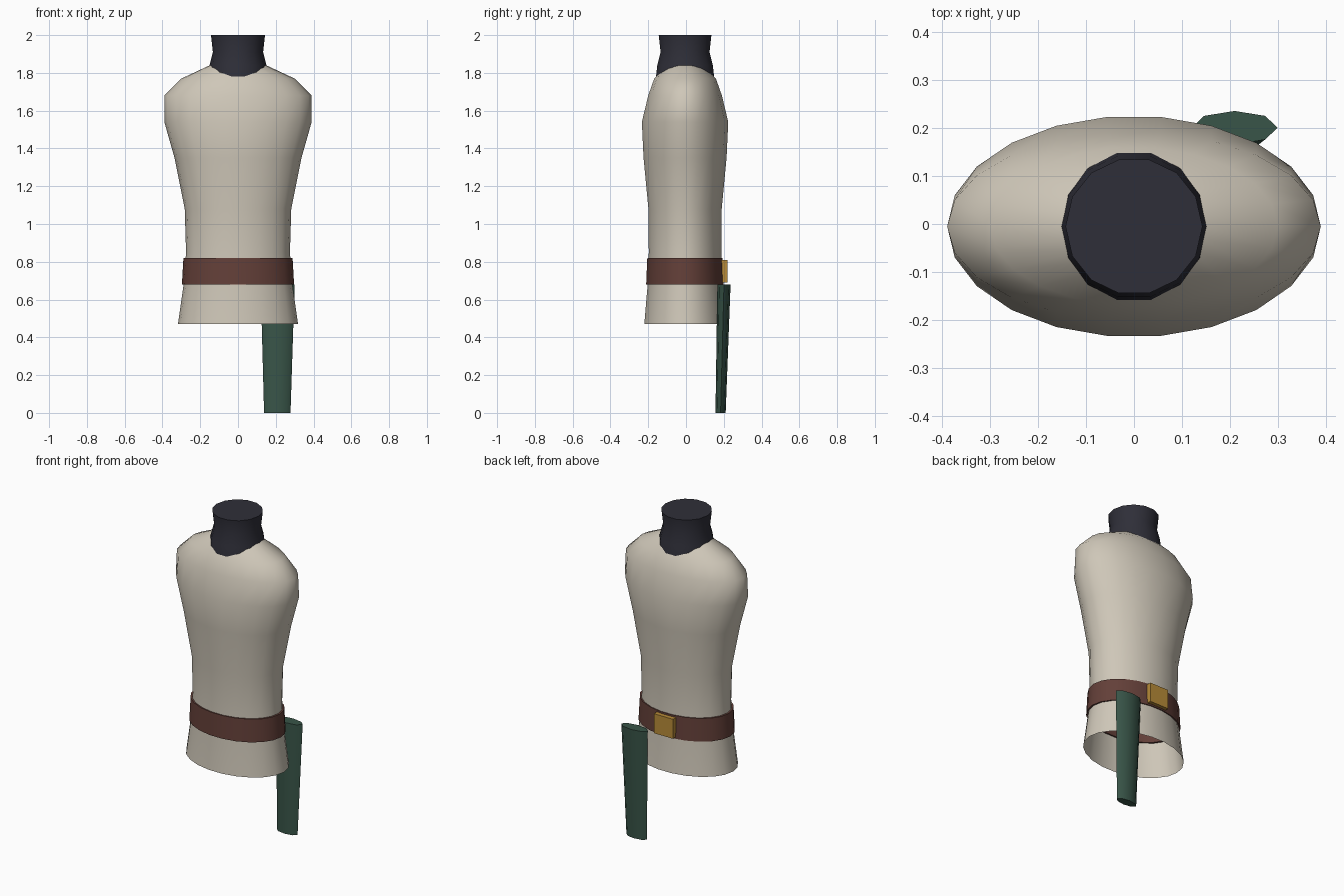
import bpy, bmesh, math

if "Cube" in bpy.data.objects:
    bpy.data.objects.remove(bpy.data.objects["Cube"])


def material(name, rgb):
    m = bpy.data.materials.new(name)
    m.diffuse_color = (*rgb, 1)
    m.use_nodes = True
    m.node_tree.nodes["Principled BSDF"].inputs["Base Color"].default_value = m.diffuse_color
    return m


CREAM = material("cream cloth", (0.62, 0.57, 0.48))
DARK = material("dark charcoal", (0.028, 0.028, 0.040))
BROWN = material("brown leather", (0.125, 0.05, 0.04))
GREEN = material("dark green", (0.04, 0.09, 0.065))
GOLD = material("gold", (0.48, 0.26, 0.04))


def finish(name, bm, mat, angle):
    bmesh.ops.recalc_face_normals(bm, faces=bm.faces)
    me = bpy.data.meshes.new(name)
    bm.to_mesh(me)
    bm.free()
    me.materials.append(mat)
    for p in me.polygons:
        p.use_smooth = True
    me.set_sharp_from_angle(angle=math.radians(angle))
    ob = bpy.data.objects.new(name, me)
    bpy.context.collection.objects.link(ob)
    return ob


def loft(name, sides, rings, mat, caps=(False, False), closed=False, angle=50):
    """Skin elliptical rings given as (z, rx, ry, cx, cy)."""
    bm = bmesh.new()
    loops = []
    for z, rx, ry, cx, cy in rings:
        loops.append([bm.verts.new((cx + rx * math.cos(2 * math.pi * i / sides),
                                    cy + ry * math.sin(2 * math.pi * i / sides), z))
                      for i in range(sides)])
    pairs = list(zip(loops, loops[1:]))
    if closed:
        pairs.append((loops[-1], loops[0]))
    for a, b in pairs:
        for i in range(sides):
            j = (i + 1) % sides
            bm.faces.new((a[i], a[j], b[j], b[i]))
    if caps[0]:
        bm.faces.new(loops[0][::-1])
    if caps[1]:
        bm.faces.new(loops[-1])
    return finish(name, bm, mat, angle)


# Sleeveless tunic, open at the hem
tunic = [(0.47, 0.318, 0.218), (0.68, 0.288, 0.200), (0.85, 0.275, 0.194),
         (1.08, 0.282, 0.196), (1.35, 0.336, 0.222), (1.54, 0.390, 0.231),
         (1.68, 0.390, 0.197), (1.77, 0.300, 0.165), (1.84, 0.150, 0.100)]
loft("tunic", 22, [(z, rx, ry, 0, -0.005) for z, rx, ry in tunic], CREAM, angle=60)

# Flared neck collar with a closed top
neck = [(1.76, 0.160), (1.84, 0.151), (1.91, 0.133), (2.0, 0.143)]
loft("neck", 14, [(z, r, r, 0, -0.005) for z, r in neck], DARK, caps=(True, True))

# Belt ring
belt = [(0.68, 0.297, 0.207), (0.82, 0.289, 0.201), (0.82, 0.268, 0.185), (0.68, 0.275, 0.190)]
loft("belt", 22, [(z, rx, ry, 0, -0.006) for z, rx, ry in belt], BROWN, closed=True)

# Buckle plate on the back of the belt
bm = bmesh.new()
bmesh.ops.create_cube(bm, size=1)
for v in bm.verts:
    v.co = (v.co.x * 0.13, 0.203 + v.co.y * 0.034, 0.75 + v.co.z * 0.12)
finish("buckle", bm, GOLD, 30)

# Tapered scabbard hanging beside the hip
loft("scabbard", 8, [(0.0, 0.070, 0.027, 0.208, 0.183),
                     (0.68, 0.090, 0.035, 0.210, 0.201)], GREEN, caps=(True, True), angle=60)
